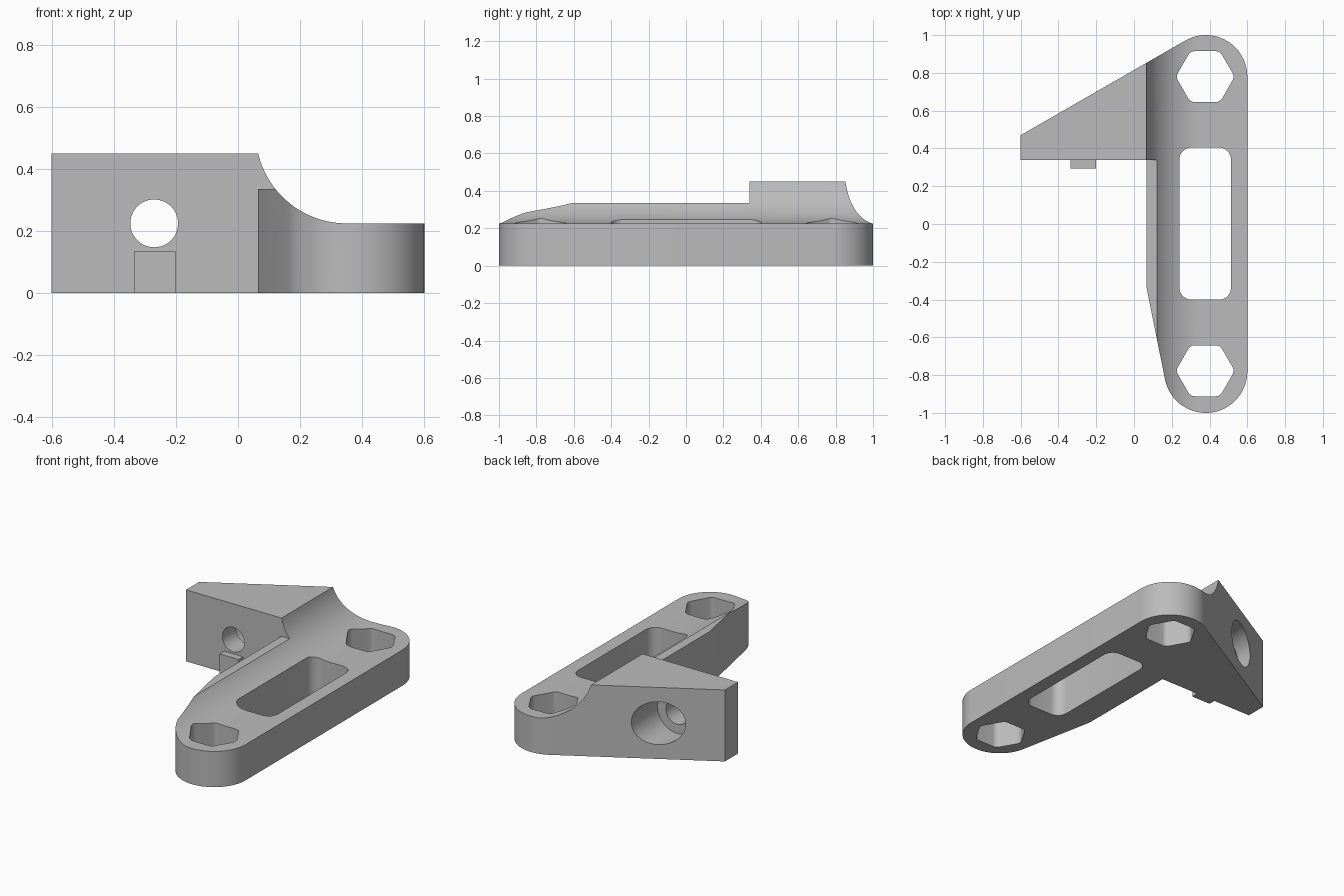
import bpy, bmesh, math
from mathutils import Vector

cube = bpy.data.objects.get("Cube")
if cube:
    bpy.data.objects.remove(cube)

grey = bpy.data.materials.new("plain grey")
grey.use_nodes = True
grey.diffuse_color = (0.5, 0.5, 0.5, 1)
grey.node_tree.nodes["Principled BSDF"].inputs["Base Color"].default_value = (0.5, 0.5, 0.5, 1)


def arc(cx, cy, r, start, end, steps=24):
    """Points on an arc, angles in degrees."""
    angles = [math.radians(start + (end - start) * i / steps) for i in range(steps + 1)]
    return [(cx + r * math.cos(a), cy + r * math.sin(a)) for a in angles]


def rounded(cx, cy, corners, r, steps=8):
    """Convex counter-clockwise polygon with rounded corners."""
    points = []
    n = len(corners)
    for i, corner in enumerate(corners):
        p = Vector(corner)
        a = (Vector(corners[i - 1]) - p).normalized()
        b = (Vector(corners[(i + 1) % n]) - p).normalized()
        half = a.angle(b) / 2
        centre = p + (a + b).normalized() * r / math.sin(half)
        mid = math.degrees(math.atan2(-(a + b).y, -(a + b).x))
        sweep = 90 - math.degrees(half)
        points += arc(cx + centre.x, cy + centre.y, r, mid - sweep, mid + sweep, steps)
    return points


def prism(name, points, low, high, along="z"):
    """Extrude an outline along z, or an x-z outline along y."""
    place = (lambda u, v: (u, v, low)) if along == "z" else (lambda u, v: (u, low, v))
    shift = (0, 0, high - low) if along == "z" else (0, high - low, 0)
    bm = bmesh.new()
    face = bm.faces.new([bm.verts.new(place(u, v)) for u, v in points])
    result = bmesh.ops.extrude_face_region(bm, geom=[face])
    moved = [g for g in result["geom"] if isinstance(g, bmesh.types.BMVert)]
    bmesh.ops.translate(bm, verts=moved, vec=shift)
    bmesh.ops.recalc_face_normals(bm, faces=bm.faces)
    mesh = bpy.data.meshes.new(name)
    bm.to_mesh(mesh)
    bm.free()
    obj = bpy.data.objects.new(name, mesh)
    bpy.context.collection.objects.link(obj)
    mesh.materials.append(grey)
    return obj


def box(x0, x1, y0, y1):
    return [(x0, y0), (x1, y0), (x1, y1), (x0, y1)]


def cut(target, cutter):
    cutter.hide_render = True
    mod = target.modifiers.new("cut", "BOOLEAN")
    mod.operation = "DIFFERENCE"
    mod.solver = "EXACT"
    mod.object = cutter
    bpy.context.view_layer.objects.active = target
    bpy.ops.object.modifier_apply(modifier=mod.name)
    bpy.data.objects.remove(cutter)


# Bracket body: long rounded arm plus a tapering side block
outline = arc(0.38, -0.78, 0.22, 191.4, 360, 36) + arc(0.38, 0.78, 0.22, 0, 120, 28)
outline += [(-0.6, 0.47), (-0.6, 0.34), (0.065, 0.34), (0.065, -0.33)]
body = prism("bracket_body", outline, 0, 0.45)

# Concave sweep from the tall block down to the thin arm
sweep = arc(0.35, 0.518, 0.293, 193.4, 270, 28) + [(0.8, 0.225), (0.8, 0.7), (0.065, 0.7)]
cut(body, prism("sweep_cutter", sweep, -1.2, 1.2, "y"))

# Lower ledge along the inner side of the arm
cut(body, prism("ledge_cutter", box(0.03, 0.3, -1.2, 0.34), 0.335, 0.8))

# Rounded hexagon holes at both ends
hexagon = arc(0, 0, 0.135 / math.cos(math.pi / 6), 0, 300, 5)
for y in (-0.777, 0.78):
    cut(body, prism("hex_cutter", rounded(0.377, y, hexagon, 0.04), -0.2, 0.8))

# Long rounded slot
slot = box(-0.137, 0.137, -0.403, 0.403)
cut(body, prism("slot_cutter", rounded(0.377, 0.002, slot, 0.065), -0.2, 0.8))

# Bolt hole with a wide counterbore from the back
for radius, start in ((0.077, 0.1), (0.135, 0.475)):
    circle = arc(-0.27, 0.225, radius, 0, 352.5, 47)
    cut(body, prism("bolt_cutter", circle, start, 1.2, "y"))

# Small locating peg under the bolt hole
peg = prism("locating_peg", box(-0.335, -0.202, 0.295, 0.345), 0, 0.135)

bpy.ops.object.select_all(action="DESELECT")
body.select_set(True)
bpy.context.view_layer.objects.active = body
bpy.ops.object.shade_smooth_by_angle(angle=math.radians(25))
